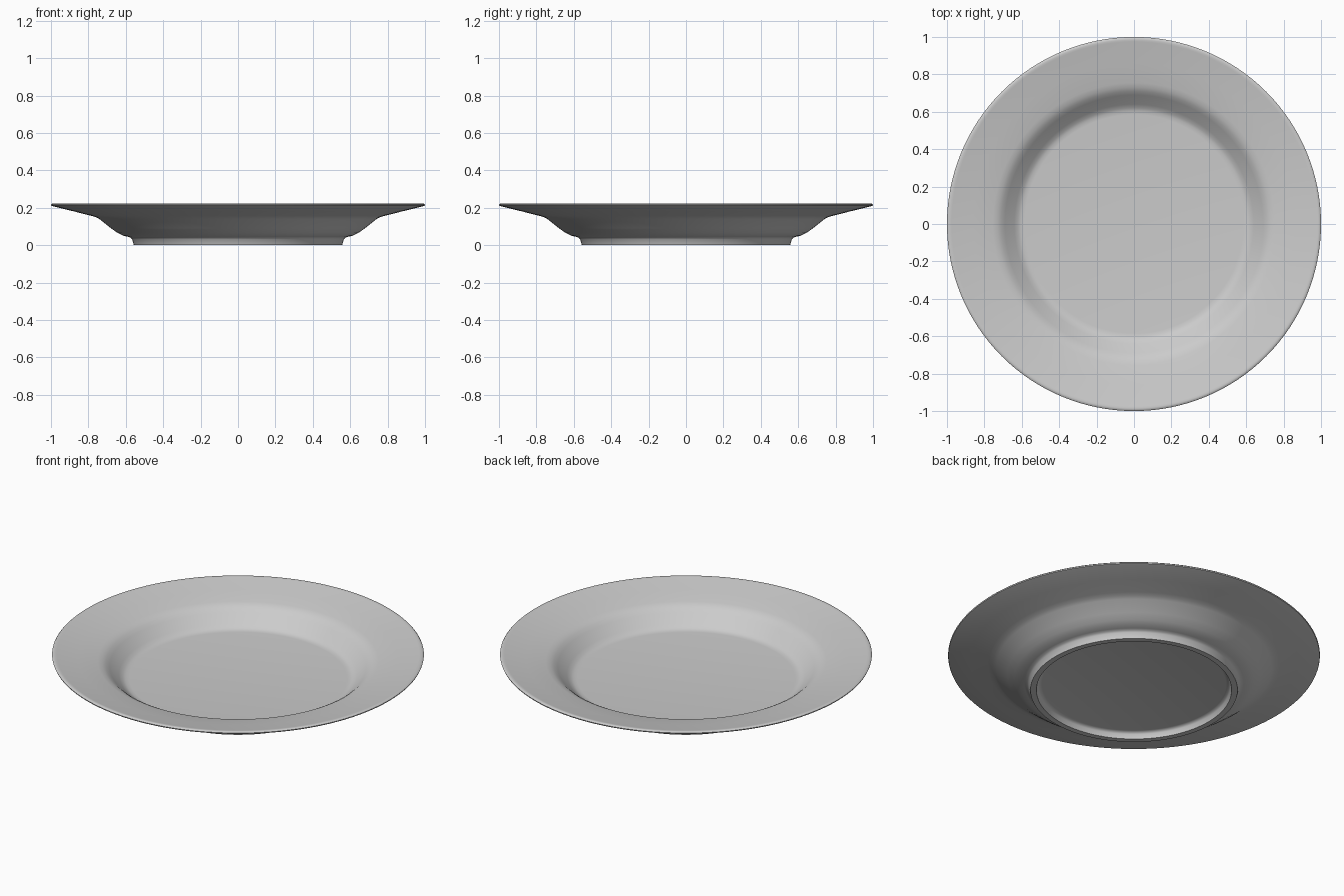
import bpy
import bmesh
import math

if "Cube" in bpy.data.objects:
    bpy.data.objects.remove(bpy.data.objects["Cube"])

# Closed half-section of the plate as (radius, height), from top centre round to bottom centre
PROFILE = [
    # eating surface and curved well wall
    (0, 0.077), (0.585, 0.077), (0.605, 0.079), (0.62, 0.085), (0.64, 0.099),
    (0.69, 0.146), (0.71, 0.162), (0.73, 0.173), (0.755, 0.180),
    # broad rim and rounded lip
    (0.86, 0.199), (0.975, 0.221), (0.985, 0.223), (0.995, 0.222), (1.0, 0.217),
    (0.998, 0.211), (0.99, 0.208),
    # underside of rim and well
    (0.88, 0.181), (0.785, 0.157), (0.76, 0.150), (0.74, 0.139), (0.68, 0.091),
    (0.645, 0.066), (0.615, 0.051), (0.59, 0.045), (0.575, 0.041), (0.566, 0.032),
    # foot ring and recessed base
    (0.557, 0.0), (0.525, 0.0), (0.518, 0.025), (0.51, 0.034), (0.495, 0.037),
    (0, 0.037),
]
SEGMENTS = 128

# Revolve the section about the z axis
bm = bmesh.new()
verts = [bm.verts.new((r, 0, z)) for r, z in PROFILE]
edges = [bm.edges.new(pair) for pair in zip(verts, verts[1:])]
bmesh.ops.spin(bm, geom=verts + edges, cent=(0, 0, 0), axis=(0, 0, 1),
               angle=math.tau, steps=SEGMENTS, use_merge=True)
bmesh.ops.remove_doubles(bm, verts=bm.verts, dist=1e-5)
bmesh.ops.recalc_face_normals(bm, faces=bm.faces)

# Plate object
mesh = bpy.data.meshes.new("plate")
bm.to_mesh(mesh)
bm.free()
plate = bpy.data.objects.new("plate", mesh)
bpy.context.collection.objects.link(plate)
bpy.context.view_layer.objects.active = plate
plate.select_set(True)
bpy.ops.object.shade_smooth_by_angle(angle=math.radians(50))
